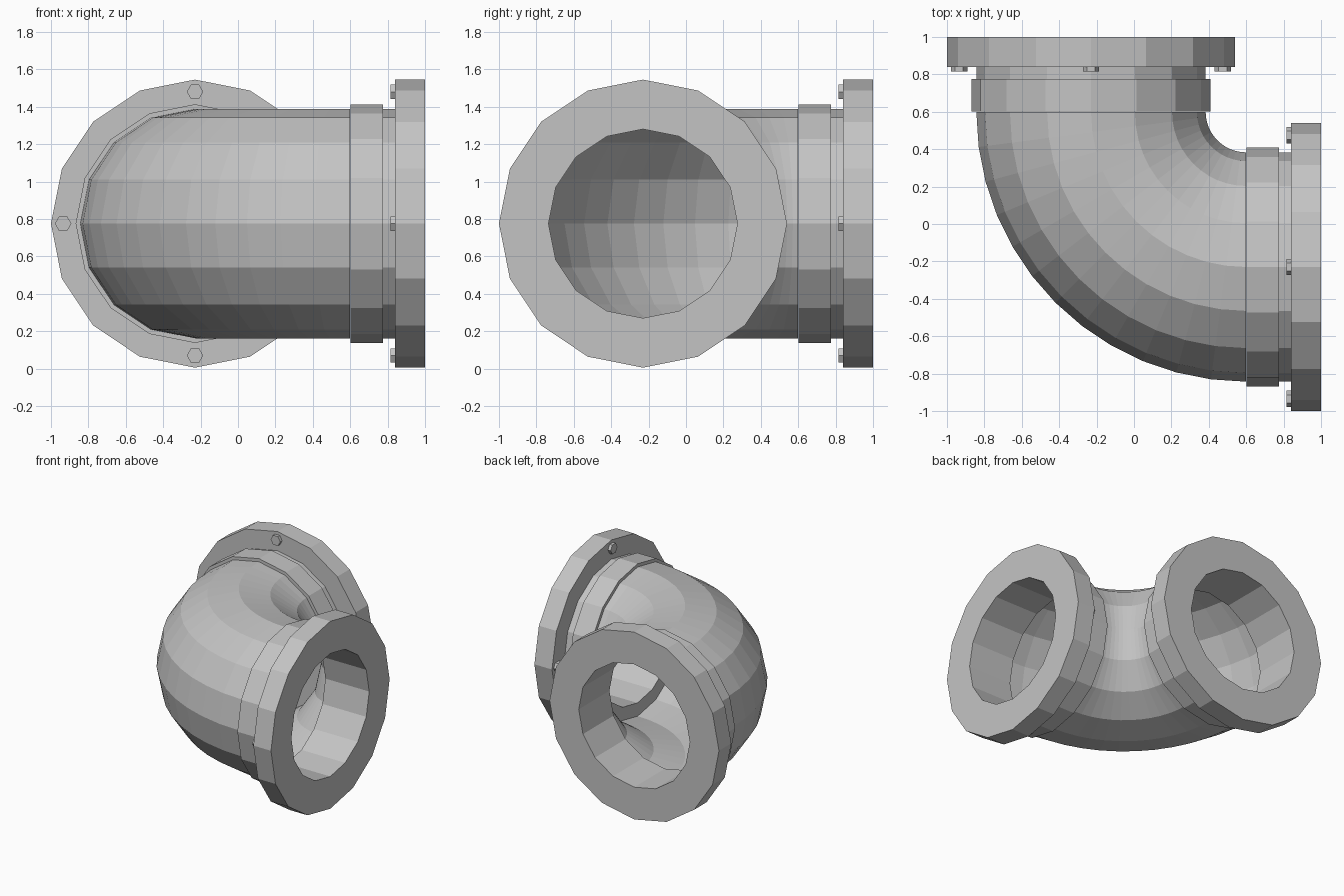
import bpy, bmesh
from math import sin, cos, pi

if "Cube" in bpy.data.objects:
    bpy.data.objects.remove(bpy.data.objects["Cube"])

SIDES = 16
AXIS, HEIGHT = -0.23, 0.775      # pipe axis offset and height
BEND = 0.6                       # x and y of the bend centre
BORE, PIPE, COLLAR, FLANGE = 0.505, 0.613, 0.638, 0.77

# Single cast-metal grey
metal = bpy.data.materials.new("grey_metal")
metal.use_nodes = True
grey = (0.55, 0.55, 0.55, 1)
metal.diffuse_color = grey
metal.node_tree.nodes["Principled BSDF"].inputs["Base Color"].default_value = grey


def skin(name, rings, close_ends=False, loop=False, swap=False):
    """Join rings of points with quads; swap mirrors the part over the x = y diagonal."""
    bm = bmesh.new()
    rows = [[bm.verts.new((y, x, z) if swap else (x, y, z)) for x, y, z in r] for r in rings]
    pairs = list(zip(rows, rows[1:]))
    if loop:
        pairs.append((rows[-1], rows[0]))
    for a, b in pairs:
        for i in range(len(a)):
            j = (i + 1) % len(a)
            bm.faces.new((a[i], a[j], b[j], b[i]))
    if close_ends:
        bm.faces.new(rows[0])
        bm.faces.new(rows[-1])
    bmesh.ops.recalc_face_normals(bm, faces=bm.faces)
    mesh = bpy.data.meshes.new(name)
    bm.to_mesh(mesh)
    bm.free()
    mesh.materials.append(metal)
    obj = bpy.data.objects.new(name, mesh)
    bpy.context.collection.objects.link(obj)
    return obj


def circle(x, radius, sides=SIDES, cy=AXIS, cz=HEIGHT):
    """Ring of points facing along x."""
    return [(x, cy + radius * cos(2 * pi * i / sides), cz + radius * sin(2 * pi * i / sides))
            for i in range(sides)]


# Curved elbow: thin open shell swept through a quarter turn
def elbow_ring(a):
    ring = []
    for i in range(SIDES):
        t = 2 * pi * i / SIDES
        rho = BEND - AXIS + PIPE * cos(t)
        ring.append((BEND - rho * cos(a), BEND - rho * sin(a), HEIGHT + PIPE * sin(t)))
    return ring


STEPS = 12
skin("elbow_pipe", [elbow_ring(pi / 2 * k / STEPS) for k in range(STEPS + 1)])

# Thick end pieces: collar, neck and flange around a straight bore
profile = [(0.602, BORE), (0.602, COLLAR), (0.775, COLLAR), (0.775, PIPE),
           (0.84, PIPE), (0.84, FLANGE), (1.0, FLANGE), (1.0, BORE)]
for side, swap in (("left", False), ("back", True)):
    skin(side + "_flange", [circle(x, r) for x, r in profile], loop=True, swap=swap)
    # Four hexagonal bolt heads behind each flange
    for k in range(4):
        cy = AXIS + 0.705 * cos(k * pi / 2)
        cz = HEIGHT + 0.705 * sin(k * pi / 2)
        skin(f"{side}_bolt_{k + 1}", [circle(x, 0.044, 6, cy, cz) for x in (0.815, 0.85)],
             close_ends=True, swap=swap)
